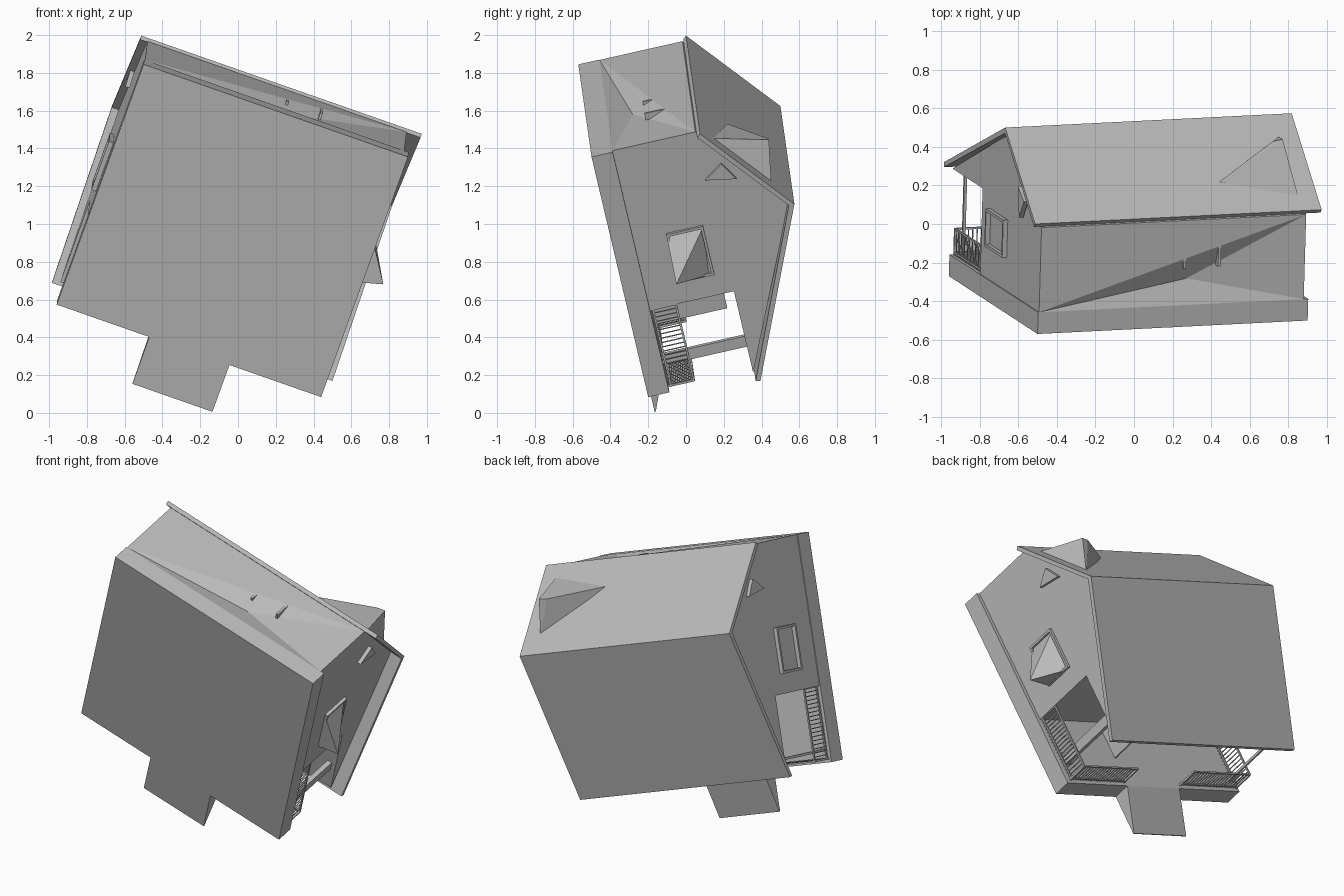
import bpy, bmesh
from mathutils import Matrix, Vector

cube = bpy.data.objects.get("Cube")
if cube:
    bpy.data.objects.remove(cube, do_unlink=True)

# One plain grey for everything
grey = bpy.data.materials.new("plain_grey")
grey.use_nodes = True
COLOUR = (0.5, 0.5, 0.5, 1)
grey.diffuse_color = COLOUR
grey.node_tree.nodes["Principled BSDF"].inputs["Base Color"].default_value = COLOUR

# House frame: u along the ridge, d from back to porch, w up from the floor.
# The whole house is tipped onto its porch side.
u_axis = Vector((0.943, 0.047, -0.330)).normalized()
w_axis = Vector((0.028, 0.975, 0.220))
w_axis = (w_axis - u_axis * w_axis.dot(u_axis)).normalized()
d_axis = w_axis.cross(u_axis)
TILT = Matrix((u_axis, d_axis, w_axis)).transposed().to_4x4()
TILT.translation = (-0.5, -0.57, 1.845)


def finish(name, bm):
    bmesh.ops.recalc_face_normals(bm, faces=bm.faces)
    bm.transform(TILT)
    mesh = bpy.data.meshes.new(name)
    bm.to_mesh(mesh)
    bm.free()
    mesh.materials.append(grey)
    obj = bpy.data.objects.new(name, mesh)
    bpy.context.collection.objects.link(obj)
    return obj


def add_box(bm, lo, hi):
    lo, hi = Vector(lo), Vector(hi)
    mat = Matrix.Translation((lo + hi) / 2) @ Matrix.Diagonal((*(hi - lo), 1))
    bmesh.ops.create_cube(bm, size=1, matrix=mat)


def boxes(name, spans):
    bm = bmesh.new()
    for lo, hi in spans:
        add_box(bm, lo, hi)
    return finish(name, bm)


def prism(profile, u0, u1):
    """Extrude a (d, w) profile along the ridge direction."""
    bm = bmesh.new()
    face = bm.faces.new([bm.verts.new((u0, d, w)) for d, w in profile])
    out = bmesh.ops.extrude_face_region(bm, geom=[face])
    verts = [g for g in out["geom"] if isinstance(g, bmesh.types.BMVert)]
    bmesh.ops.translate(bm, vec=(u1 - u0, 0, 0), verts=verts)
    return bm


def hull(name, points):
    bm = bmesh.new()
    for p in points:
        bm.verts.new(p)
    bmesh.ops.convex_hull(bm, input=bm.verts)
    return finish(name, bm)


LENGTH, DEPTH, FLOOR = 1.485, 1.385, 0.115
WALL_END, PORCH, EAVE = 1.46, 0.92, 0.57

# Foundation slab
boxes("foundation", [((0, 0, 0), (LENGTH, DEPTH, FLOOR))])

# House body with the gables running out over the porch
bm = prism([(0, FLOOR), (0, 0.565), (0.49, 0.965), (1.39, EAVE),
            (PORCH, EAVE), (PORCH, FLOOR)], 0.005, WALL_END)
# Back wall: crease it along the diagonal and sink the lower half
back = next(f for f in bm.faces if all(abs(v.co.y) < 1e-5 for v in f.verts))
low = min(back.verts, key=lambda v: v.co.x + v.co.z)
high = max(back.verts, key=lambda v: v.co.x + v.co.z)
bmesh.utils.face_split(back, low, high)
bm.faces.ensure_lookup_table()
sunk = min((f for f in bm.faces if all(abs(v.co.y) < 1e-5 for v in f.verts)),
           key=lambda f: f.calc_center_median().z)
centre = bmesh.ops.poke(bm, faces=[sunk])["verts"]
for v in centre:
    v.co.y += 0.05
finish("house_body", bm)

# Thin two-slope roof with a shallow overhang
finish("roof", prism([(-0.012, 0.589), (0.49, 0.99), (1.415, 0.60),
                      (1.41, 0.575), (0.49, 0.96), (0.005, 0.57)], -0.035, 1.54))

# Crumpled chimney breaking through the back slope
hull("chimney", [(1.027, 0.147, 0.725), (1.436, 0.066, 0.65), (1.44, 0.40, 0.89),
                 (1.326, 0.169, 0.923), (1.377, 0.163, 0.932)])

# Entrance ramp
R0, R1 = 0.52, 0.97
hull("entrance_ramp", [(u, d, w) for u in (R0, R1)
                       for d, w in ((DEPTH, 0), (DEPTH, FLOOR), (1.655, 0), (1.655, 0.006))])

# Gable windows: a frame at each end
D0, D1, W0, W1, T = 0.52, 0.80, 0.29, 0.49, 0.014
for name, u0, u1 in (("left_window_frame", -0.02, 0.01),
                     ("right_window_frame", WALL_END - 0.01, WALL_END + 0.02)):
    boxes(name, [((u0, D0, W0), (u1, D1, W0 + T)),
                 ((u0, D0, W1 - T), (u1, D1, W1)),
                 ((u0, D0, W0), (u1, D0 + T, W1)),
                 ((u0, D1 - T, W0), (u1, D1, W1))])
# Casement folded outwards on the right gable
hull("open_casement", [(WALL_END, D0 + 0.01, W0), (WALL_END, D0 + 0.01, W1),
                       (WALL_END, D1, W1 - 0.03), (WALL_END, D1, W0), (1.605, 0.76, 0.286)])

# Small gable brackets under the verge
for name, u in (("left_bracket", -0.012), ("right_bracket", WALL_END + 0.012)):
    hull(name, [(u + s, d, w) for s in (-0.012, 0.012)
                for d, w in ((0.20, 0.66), (0.27, 0.56), (0.30, 0.72))])

# Back window bars standing in the sunken wall
boxes("back_window_bars", [((u - 0.007, 0.0, 0.31), (u + 0.007, 0.045, top))
                           for u, top in ((0.63, 0.33), (0.80, 0.38), (0.99, 0.44))])

# Door leaf swung open onto the porch
boxes("open_door", [((0.95, PORCH, FLOOR), (0.962, 1.18, 0.50))])

# Porch posts
boxes("right_porch_post", [((1.40, 1.19, FLOOR), (1.43, 1.25, EAVE + 0.02))])
boxes("left_porch_post", [((0.04, 1.30, FLOOR), (0.055, 1.315, EAVE + 0.02))])

# Porch railings: two rails with thin balusters
RAIL, THIN = 0.255, 0.0025


def railing(name, start, end, count):
    bm = bmesh.new()
    a, b = Vector(start), Vector(end)
    pad = Vector((0.005, 0.005))
    for w in (FLOOR + 0.015, RAIL):
        add_box(bm, (*(a - pad), w - 0.005), (*(b + pad), w + 0.005))
    for i in range(count + 1):
        p = a.lerp(b, i / count)
        r = 0.006 if i in (0, count) else THIN
        add_box(bm, (p.x - r, p.y - r, FLOOR), (p.x + r, p.y + r, RAIL))
    finish(name, bm)


FRONT = 1.36
railing("left_end_railing", (0.02, PORCH), (0.02, FRONT), 18)
railing("right_end_railing", (1.45, PORCH), (1.45, FRONT), 18)
railing("left_front_railing", (0.02, FRONT), (R0 - 0.02, FRONT), 20)
railing("right_front_railing", (R1 + 0.02, FRONT), (1.45, FRONT), 20)
